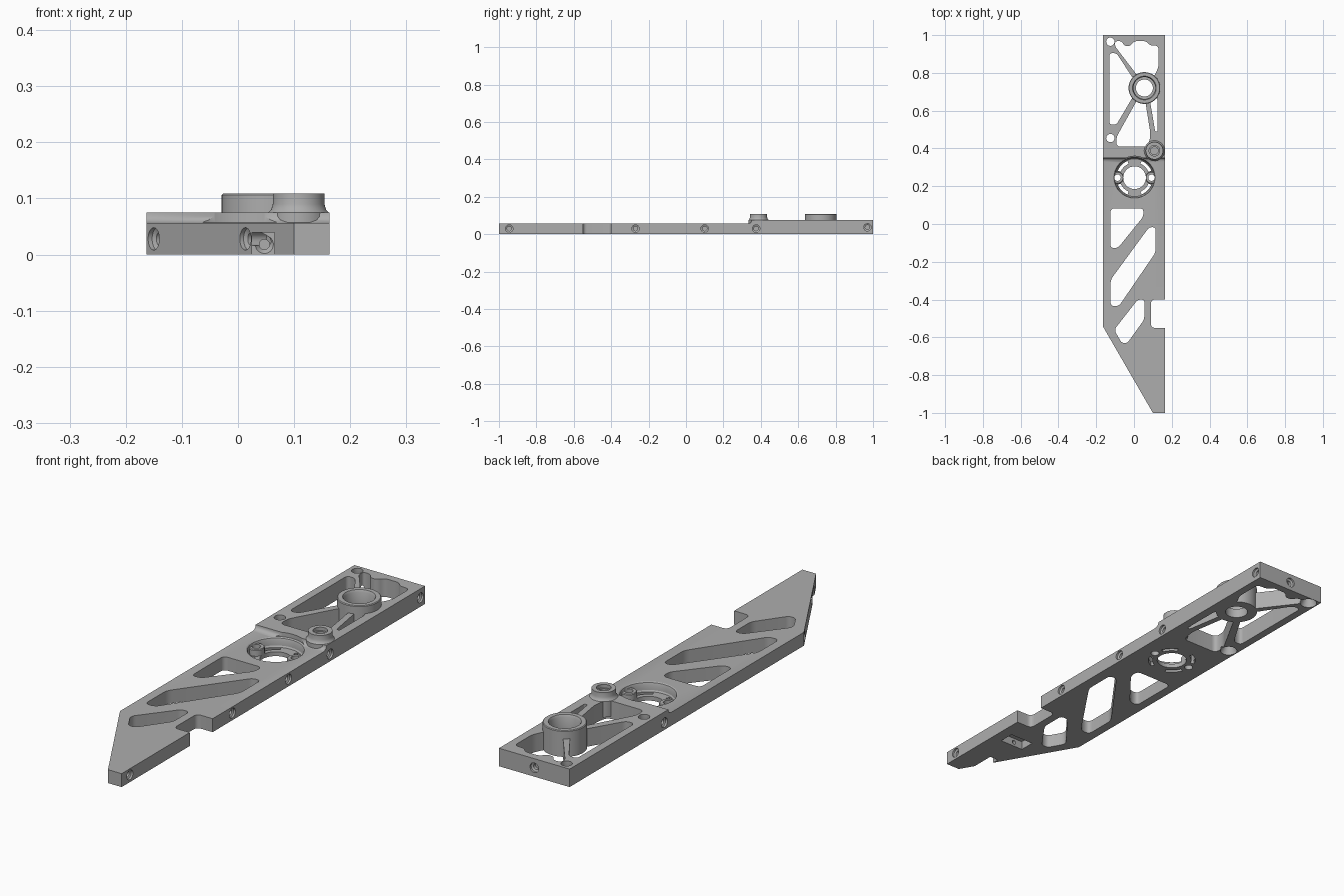
import bpy, bmesh, math
from mathutils import Vector, Matrix

if "Cube" in bpy.data.objects:
    bpy.data.objects.remove(bpy.data.objects["Cube"], do_unlink=True)

metal = bpy.data.materials.new("machined grey")
metal.use_nodes = True
GREY = (0.42, 0.42, 0.42, 1)
metal.diffuse_color = GREY
metal.node_tree.nodes["Principled BSDF"].inputs["Base Color"].default_value = GREY

LOW, HIGH, TOP = 0.056, 0.075, 0.109      # deck heights and boss top
HALF = 0.163


def rounded(points, radius, steps=6):
    """Outline with every corner replaced by a short curve."""
    pts = [Vector(p) for p in points]
    out = []
    for i, p in enumerate(pts):
        a, b = pts[i - 1] - p, pts[(i + 1) % len(pts)] - p
        reach = min(radius, a.length * 0.48, b.length * 0.48)
        s, e = p + a.normalized() * reach, p + b.normalized() * reach
        for k in range(steps + 1):
            t = k / steps
            out.append(s * (1 - t) ** 2 + p * 2 * t * (1 - t) + e * t * t)
    return out


def skin(bm, rings):
    """Closed solid through matching rings of points."""
    loops = [[bm.verts.new(p) for p in ring] for ring in rings]
    n = len(loops[0])
    for lo, hi in zip(loops, loops[1:]):
        for i in range(n):
            j = (i + 1) % n
            bm.faces.new((lo[i], lo[j], hi[j], hi[i]))
    bm.faces.new(loops[0][::-1])
    bm.faces.new(loops[-1])


def prism(bm, outline, z0, z1, matrix=Matrix()):
    skin(bm, [[matrix @ Vector((p[0], p[1], z)) for p in outline] for z in (z0, z1)])


def box(bm, x0, x1, y0, y1, z0, z1):
    prism(bm, [(x0, y0), (x1, y0), (x1, y1), (x0, y1)], z0, z1)


def lathe(bm, profile, matrix, n=40):
    """Solid of revolution from (radius, height) pairs."""
    skin(bm, [[matrix @ Vector((r * math.cos(math.tau * i / n),
                                r * math.sin(math.tau * i / n), z))
               for i in range(n)] for r, z in profile])


def at(x, y, z=0):
    return Matrix.Translation((x, y, z))


def make(name, bm):
    bmesh.ops.recalc_face_normals(bm, faces=bm.faces[:])
    mesh = bpy.data.meshes.new(name)
    bm.to_mesh(mesh)
    bm.free()
    mesh.materials.append(metal)
    ob = bpy.data.objects.new(name, mesh)
    bpy.context.collection.objects.link(ob)
    return ob


def combine(target, bm, operation):
    tool = make("helper", bm)
    tool.hide_render = True
    mod = target.modifiers.new("shape", 'BOOLEAN')
    mod.operation, mod.solver, mod.object = operation, 'EXACT', tool
    mod.use_self = True
    bpy.context.view_layer.objects.active = target
    bpy.ops.object.modifier_apply(modifier=mod.name)
    bpy.data.objects.remove(tool, do_unlink=True)


# Plate blank with the slanted tip and side notch
bm = bmesh.new()
outline = [(-HALF, 1), (-HALF, -0.545), (0.1, -1), (HALF, -1), (HALF, -0.55)]
outline += [(p.x, p.y) for p in rounded([(0.17, -0.55), (0.09, -0.55), (0.09, -0.4), (0.17, -0.4)], 0.022)
            if p.x < 0.15]
outline += [(HALF, -0.4), (HALF, 1)]
prism(bm, outline, 0, HIGH)
plate = make("arm_plate", bm)

# Lowered deck with a filleted step
bm = bmesh.new()
step = [(-1.1, LOW), (0.33, LOW), (0.338, 0.0575), (0.345, 0.062), (0.349, 0.068),
        (0.35, 0.08), (0.35, 0.2), (-1.1, 0.2)]
along_x = Matrix(((0, 0, 1, 0), (1, 0, 0, 0), (0, 1, 0, 0), (0, 0, 0, 1)))
prism(bm, step, -0.3, 0.3, along_x)
combine(plate, bm, 'DIFFERENCE')

# Lightening pockets
pockets = [
    [(-0.124, 0.083), (0.05, 0.083), (0.05, 0.04), (-0.085, -0.127), (-0.124, -0.127)],
    [(0.115, -0.017), (0.115, -0.15), (-0.08, -0.435), (-0.124, -0.435), (-0.124, -0.295), (0.08, -0.017)],
    [(0.055, -0.4), (0.055, -0.505), (-0.035, -0.63), (-0.065, -0.63), (-0.105, -0.56), (0.02, -0.4)],
    [(-0.13, 0.905), (-0.093, 0.905), (0.01, 0.748), (0.01, 0.7), (-0.093, 0.526), (-0.13, 0.526)],
    [(-0.093, 0.41), (-0.093, 0.46), (0.03, 0.68), (0.055, 0.68), (0.088, 0.474), (0.075, 0.41)],
    [(0.08, 0.68), (0.125, 0.67), (0.125, 0.49), (0.112, 0.49)],
    [(-0.1, 0.968), (-0.065, 0.968), (-0.05, 0.942), (-0.02, 0.942), (0, 0.968), (0.065, 0.968),
     (0.085, 0.945), (0.13, 0.945), (0.13, 0.83), (0.1, 0.77), (0.03, 0.77), (-0.1, 0.94)],
]
bm = bmesh.new()
for pocket in pockets:
    prism(bm, rounded(pocket, 0.022), -0.1, 0.2)
combine(plate, bm, 'DIFFERENCE')

# Round motor recess with a softened rim
MX, MY, FLOOR = 0.003, 0.245, 0.018
bm = bmesh.new()
lathe(bm, [(0.1, FLOOR), (0.104, 0.024), (0.105, 0.045), (0.108, 0.053), (0.114, 0.057), (0.114, 0.2)],
      at(MX, MY), 64)
combine(plate, bm, 'DIFFERENCE')

# Bearing boss and pivot boss
BX, BY = 0.055, 0.72
PX, PY = 0.108, 0.388
bm = bmesh.new()
lathe(bm, [(0.084, 0), (0.084, TOP - 0.003), (0.081, TOP)], at(BX, BY), 64)
combine(plate, bm, 'UNION')
bm = bmesh.new()
lathe(bm, [(0.054, 0.01), (0.054, HIGH), (0.049, 0.08), (0.046, 0.09), (0.046, TOP)], at(PX, PY), 48)
combine(plate, bm, 'UNION')

# Motor screw posts inside the recess
bm = bmesh.new()
for side in (-1, 1):
    lathe(bm, [(0.032, 0.005), (0.032, 0.042), (0.029, 0.045)], at(MX + side * 0.09, MY))
combine(plate, bm, 'UNION')

# Vertical bores, curved slots and countersunk corner holes
bm = bmesh.new()
lathe(bm, [(0.045, -0.1), (0.045, 0.04), (0.058, 0.04), (0.058, 0.1), (0.066, 0.115)], at(BX, BY), 64)
lathe(bm, [(0.02, 0.06), (0.02, 0.095), (0.028, 0.095), (0.028, 0.2)], at(PX, PY))
lathe(bm, [(0.06, -0.1), (0.06, 0.2)], at(MX, MY), 64)
for side in (-1, 1):
    lathe(bm, [(0.017, -0.1), (0.017, 0.2)], at(MX + side * 0.09, MY))
for quarter in range(4):
    angles = [math.radians(45 + 90 * quarter + d) for d in range(-22, 23, 4)]
    arc = [(MX + r * math.cos(a), MY + r * math.sin(a))
           for r, seq in ((0.08, angles), (0.096, angles[::-1])) for a in seq]
    prism(bm, arc, -0.1, 0.04)
for y in (0.965, 0.455):
    lathe(bm, [(0.034, -0.01), (0.034, 0.008), (0.022, 0.03), (0.022, 0.2)], at(-0.125, y))
combine(plate, bm, 'DIFFERENCE')

# Threaded holes around the edge: position and outward direction
edge_holes = [((HALF, y, 0.03), (1, 0, 0)) for y in (-0.945, -0.27, 0.1, 0.375)]
edge_holes += [((HALF, 0.97, 0.037), (1, 0, 0)), ((-HALF, 0.375, 0.03), (-1, 0, 0)),
               ((0, 1, 0.037), (0, 1, 0))]
slant = Vector((-0.455, -0.263, 0)).normalized()
edge_holes += [((-0.15, -0.567, 0.028), slant), ((0.013, -0.85, 0.028), slant)]
bm = bmesh.new()
for spot, out in edge_holes:
    depth = 0.025 if spot[1] == 1 else 0.05
    turn = Vector(out).to_track_quat('Z', 'Y').to_matrix().to_4x4()
    lathe(bm, [(0.012, -depth), (0.012, -0.012), (0.02, -0.008), (0.02, 0.02)], at(*spot) @ turn, 24)
combine(plate, bm, 'DIFFERENCE')

# Underside bolt pocket, edge notch and the bore joining them
bm = bmesh.new()
box(bm, 0.025, 0.065, -1.1, -0.84, -0.1, 0.039)
box(bm, 0.005, 0.115, -0.71, -0.645, -0.1, 0.036)
combine(plate, bm, 'DIFFERENCE')
bm = bmesh.new()
lathe(bm, [(0.009, -0.16), (0.009, -0.008), (0.017, 0.001), (0.017, 0.02)],
      at(0.047, -0.84, 0.018) @ Matrix.Rotation(math.pi / 2, 4, 'X'), 24)
combine(plate, bm, 'DIFFERENCE')

# Smooth curved walls, crisp machined edges
bpy.ops.object.select_all(action='DESELECT')
plate.select_set(True)
bpy.context.view_layer.objects.active = plate
bpy.ops.object.shade_smooth_by_angle(angle=math.radians(30))
